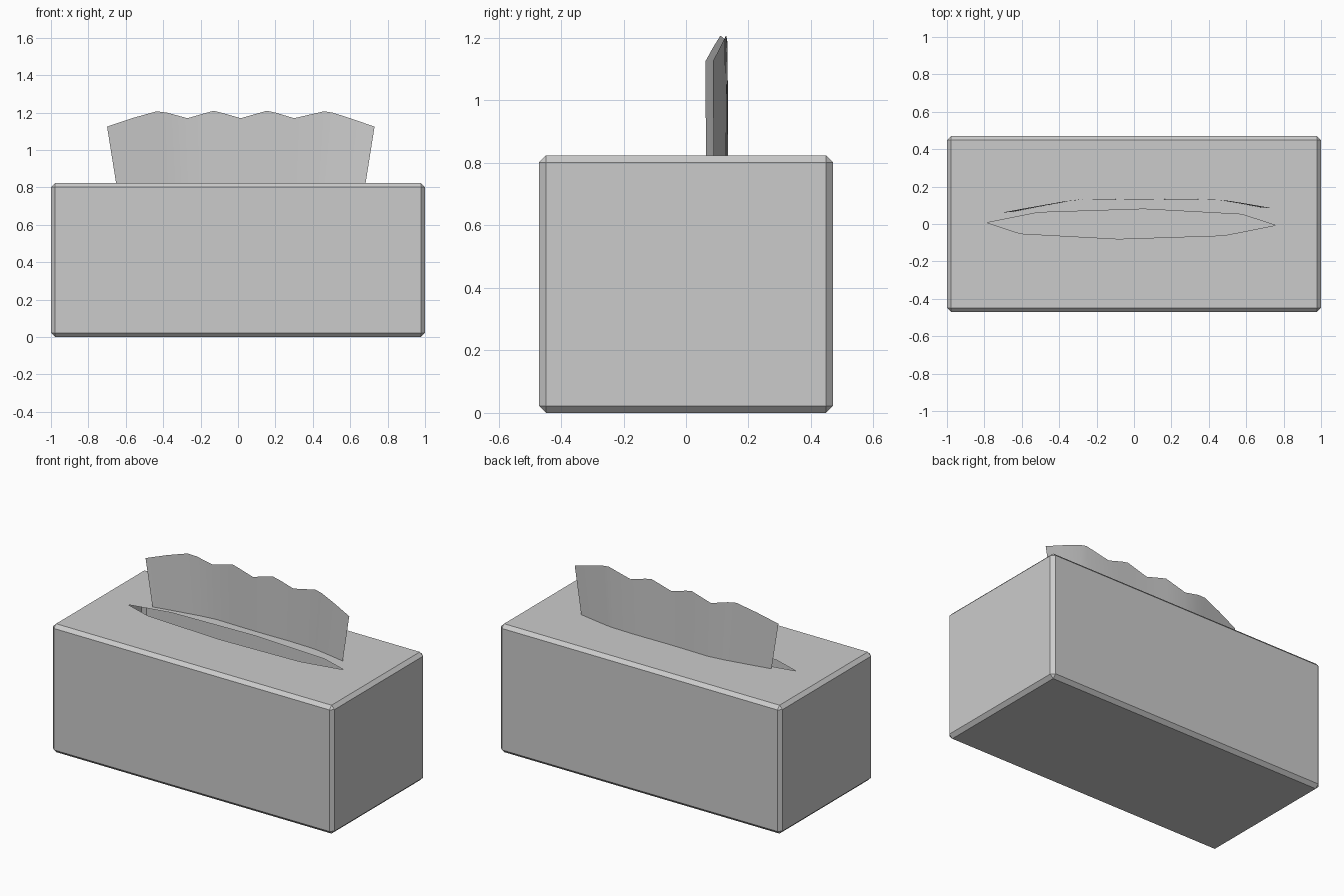
import bpy, bmesh, math
from mathutils import Matrix

if "Cube" in bpy.data.objects:
    bpy.data.objects.remove(bpy.data.objects["Cube"])

cardboard = bpy.data.materials.new("plain_grey")
cardboard.diffuse_color = (0.6, 0.6, 0.6, 1)
cardboard.use_nodes = True
cardboard.node_tree.nodes["Principled BSDF"].inputs["Base Color"].default_value = cardboard.diffuse_color


def finish(bm, name):
    mesh = bpy.data.meshes.new(name)
    bm.to_mesh(mesh)
    bm.free()
    mesh.materials.append(cardboard)
    obj = bpy.data.objects.new(name, mesh)
    bpy.context.collection.objects.link(obj)
    return obj


# Box: thin chamfered shell with an oval slot cut through the top
LENGTH, DEPTH, HEIGHT, CHAMFER = 2.0, 0.94, 0.824, 0.022
bm = bmesh.new()
bmesh.ops.create_cube(bm, size=1, matrix=Matrix.Translation((0, 0, HEIGHT / 2))
                      @ Matrix.Diagonal((LENGTH, DEPTH, HEIGHT, 1)))
bmesh.ops.bevel(bm, geom=bm.edges[:], offset=CHAMFER, segments=1,
                profile=0.5, affect='EDGES')
top = max(bm.faces, key=lambda f: f.calc_center_median().z)
rim = list(top.edges)
bmesh.ops.delete(bm, geom=[top], context='FACES_ONLY')
slot = []
for i in range(8):
    a = math.radians(45 * i - 5)
    slot.append(bm.verts.new((-0.015 + 0.773 * math.cos(a), 0.08 * math.sin(a), HEIGHT)))
rim += [bm.edges.new((slot[i], slot[(i + 1) % 8])) for i in range(8)]
fill = bmesh.ops.triangle_fill(bm, edges=rim, use_beauty=True, normal=(0, 0, 1))
for f in fill["geom"]:
    if isinstance(f, bmesh.types.BMFace):
        f.normal_update()
        if f.normal.z < 0:
            f.normal_flip()
finish(bm, "tissue_box")

# Tissue: thin wavy sheet, columns of (x, y, top z), narrowing to the bottom
columns = [(-0.70, 0.062, 1.125), (-0.56, 0.088, 1.172), (-0.435, 0.110, 1.207),
           (-0.38, 0.120, 1.20), (-0.27, 0.133, 1.17), (-0.13, 0.131, 1.21),
           (-0.09, 0.130, 1.20), (0.015, 0.129, 1.17), (0.155, 0.130, 1.21),
           (0.20, 0.131, 1.20), (0.30, 0.132, 1.17), (0.46, 0.128, 1.207),
           (0.505, 0.124, 1.20), (0.60, 0.109, 1.17), (0.73, 0.086, 1.125)]
bm = bmesh.new()
rows = []
for x, y, z in columns:
    rows.append((bm.verts.new((0.018 + (x - 0.018) * 0.933, y + 0.002, HEIGHT)),
                 bm.verts.new((x, y, z))))
for (a, b), (c, d) in zip(rows, rows[1:]):
    bm.faces.new((a, c, d, b))
for f in bm.faces:
    f.smooth = True
finish(bm, "tissue")
